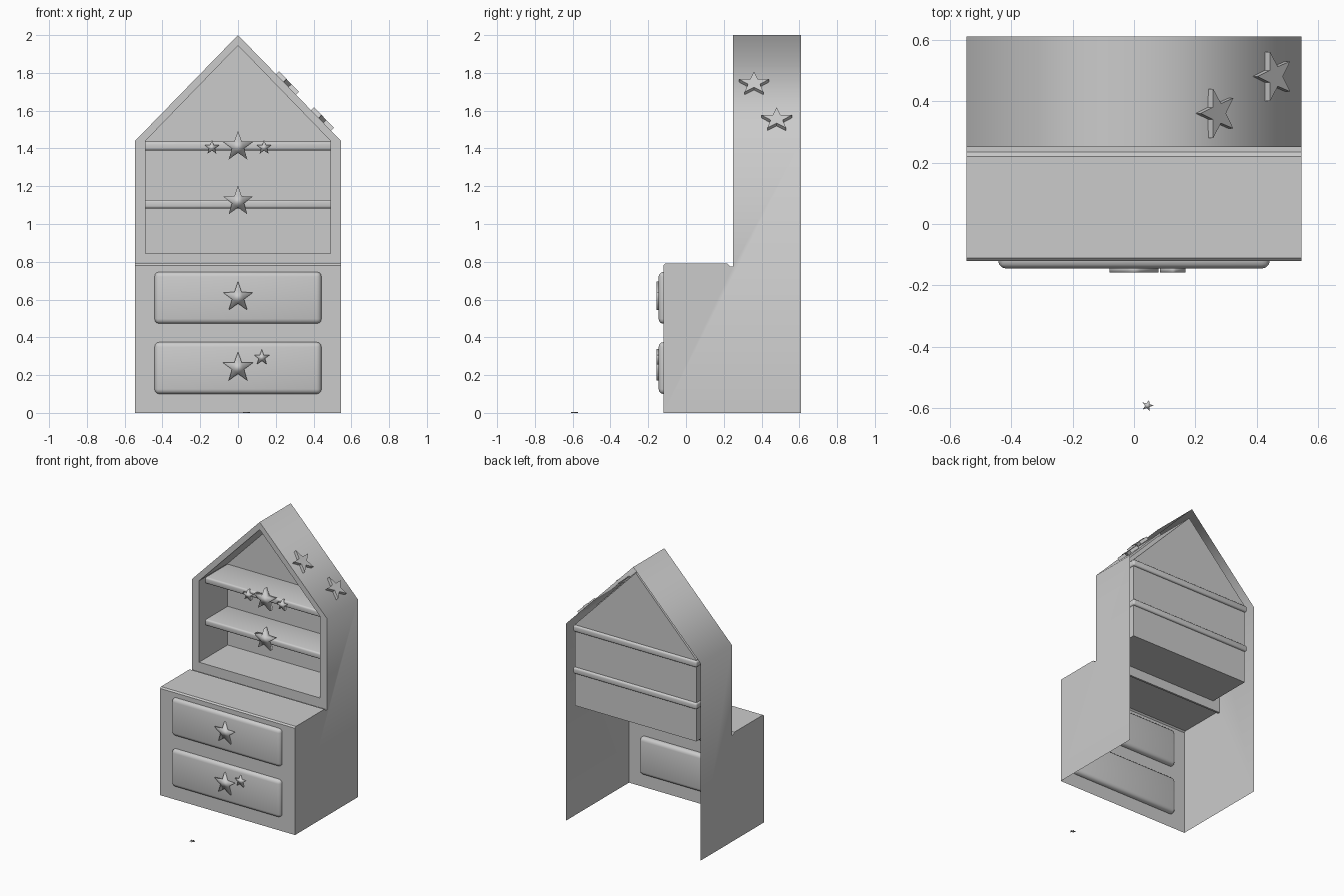
import bpy, bmesh
from math import sin, cos, pi, radians
from mathutils import Matrix, Vector

if "Cube" in bpy.data.objects:
    bpy.data.objects.remove(bpy.data.objects["Cube"])

W, EAVE, TOP = 0.545, 1.44, 2.0
FRONT, HUTCH, BACK = -0.12, 0.25, 0.61


def make(name, verts, faces, smooth=False):
    me = bpy.data.meshes.new(name)
    me.from_pydata(verts, [], faces)
    me.polygons.foreach_set("use_smooth", [smooth] * len(me.polygons))
    ob = bpy.data.objects.new(name, me)
    bpy.context.collection.objects.link(ob)
    return ob


def rounded_box(name, lo, hi, bevel, segments=3):
    lo, hi = Vector(lo), Vector(hi)
    bm = bmesh.new()
    bmesh.ops.create_cube(bm, size=1)
    for v in bm.verts:
        v.co = (lo + hi) / 2 + v.co * (hi - lo)
    bmesh.ops.bevel(bm, geom=bm.edges[:], offset=bevel, segments=segments,
                    profile=0.5, affect='EDGES')
    ob = make(name, [], [])
    bm.to_mesh(ob.data)
    bm.free()
    bpy.context.view_layer.objects.active = ob
    ob.select_set(True)
    bpy.ops.object.shade_smooth_by_angle(angle=radians(40))
    ob.select_set(False)
    return ob


def star(name, centre, r, depth, right, up, smooth=True):
    """Five-pointed prism; centre lies on its back face."""
    right, up = Vector(right).normalized(), Vector(up).normalized()
    out = right.cross(up)
    ring = []
    for i in range(10):
        a, k = pi / 2 + i * pi / 5, r * (0.4 if i % 2 else 1)
        ring.append(Vector(centre) + right * cos(a) * k + up * sin(a) * k)
    verts = ring + [p + out * depth for p in ring]
    faces = [list(range(9, -1, -1)), list(range(10, 20))]
    faces += [(i, (i + 1) % 10, (i + 1) % 10 + 10, i + 10) for i in range(10)]
    return make(name, verts, faces, smooth)


# Thin outer shell: two stepped sides and the pitched roof
step = [(FRONT, 0), (FRONT, 0.78), (-0.11, 0.79), (0.22, 0.79),
        (0.235, 0.775), (HUTCH, 0.775)]
side = [(BACK, 0), (BACK, EAVE), (HUTCH, EAVE)] + step[:0:-1] + step[:1]
n = len(side)
verts = [(W, y, z) for y, z in side] + [(-W, y, z) for y, z in side]
verts += [(0, HUTCH, TOP), (0, BACK, TOP)]
rf, rb = 2 * n, 2 * n + 1
make("side_walls_and_roof", verts,
     [list(range(n)), list(range(2 * n - 1, n - 1, -1)),
      (2, 1, rb, rf), (rf, rb, n + 1, n + 2)], smooth=True)

# Lower cabinet front, worktop and small groove behind it
m = len(step)
make("cabinet_front_and_top",
     [(-W, y, z) for y, z in step] + [(W, y, z) for y, z in step],
     [(i, i + m, i + m + 1, i + 1) for i in range(m - 1)])

# Hutch front frame and house-shaped niche
outer = [(-W, 0.775), (W, 0.775), (W, EAVE), (0, TOP), (-W, EAVE)]
inner = [(-0.49, 0.845), (0.49, 0.845), (0.49, EAVE), (0, 1.945), (-0.49, EAVE)]
verts = [(x, HUTCH, z) for x, z in outer]
verts += [(x, HUTCH, z) for x, z in inner]
verts += [(x, 0.58, z) for x, z in inner]
faces = [list(range(10, 15))]
for i in range(5):
    j = (i + 1) % 5
    faces += [(i, j, j + 5, i + 5), (i + 5, j + 5, j + 10, i + 10)]
make("hutch_frame_and_niche", verts, faces)

# Shelves, each with a star on its front edge
for name, z0, z1 in (("upper", 1.39, 1.436), ("lower", 1.083, 1.128)):
    rounded_box(name + "_shelf", (-0.5, 0.325, z0), (0.5, 0.595, z1), 0.012)
X, Z = (1, 0, 0), (0, 0, 1)
star("upper_shelf_star", (0, 0.335, 1.41), 0.084, 0.035, X, Z)
star("lower_shelf_star", (0, 0.335, 1.12), 0.084, 0.035, X, Z)
for s in (-1, 1):
    star("upper_shelf_small_star", (s * 0.138, 0.335, 1.405), 0.041, 0.03, X, Z)

# Drawers with star handles
for name, z0, z1 in (("upper", 0.472, 0.747), ("lower", 0.1, 0.375)):
    rounded_box(name + "_drawer", (-0.442, -0.145, z0), (0.442, -0.085, z1), 0.026)
    star(name + "_drawer_star", (0, -0.14, z0 + 0.14), 0.084, 0.017, X, Z)
star("lower_drawer_small_star", (0.126, -0.14, 0.293), 0.044, 0.017, X, Z)

# Stars on the right roof slope
slope = Vector((-W, 0, TOP - EAVE)).normalized()
for x, y in ((0.26, 0.36), (0.445, 0.48)):
    star("roof_star", (x, y, TOP - x * (TOP - EAVE) / W), 0.084, 0.022,
         (0, 1, 0), slope, smooth=False)

# Tiny loose star lying on the floor in front
tilt = Matrix.Rotation(radians(-15), 3, 'Z')
star("floor_star", (0.044, -0.591, 0), 0.02, 0.004,
     tilt @ Vector(X), tilt @ Vector((0, 1, 0)))
